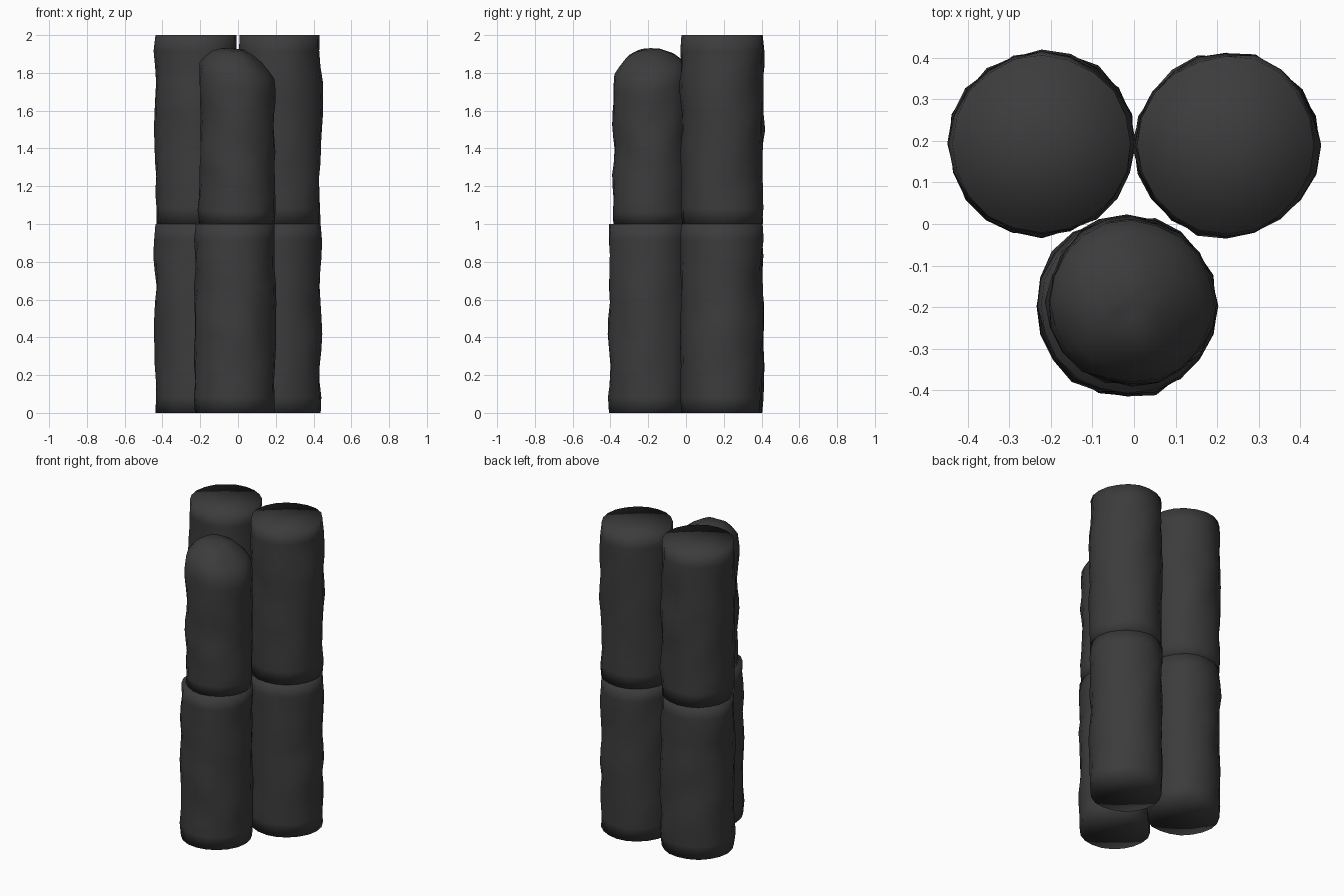
import bpy, bmesh, math
from mathutils import Vector, noise

if "Cube" in bpy.data.objects:
    bpy.data.objects.remove(bpy.data.objects["Cube"])

SIDES, RINGS = 20, 12

stone = bpy.data.materials.new("dark_stone")
stone.diffuse_color = (0.045, 0.045, 0.047, 1)
stone.use_nodes = True
stone.node_tree.nodes["Principled BSDF"].inputs["Base Color"].default_value = stone.diffuse_color


def crown(x, y):
    """Height of the broken top, from its centre: x right, y back."""
    s = min(1, math.hypot(x, y) / 0.197)
    a = math.atan2(y, x)
    rim = 1.81 - 0.045 * math.cos(a) + 0.02 * math.sin(a)
    peak = 1.925 - 0.18 * x
    lump = 0.012 * noise.noise(Vector((x * 14, y * 14, 3)))
    return rim + (peak - rim) * (1 - s ** 2.6) + lump * (1 - s)


def drum(name, cx, cy, radius, z0, z1, seed, broken=False):
    """Lumpy closed cylinder; slightly narrowed at the two ends."""
    bm = bmesh.new()

    def ring(z_of, scale, bump):
        out = []
        for i in range(SIDES):
            a = math.tau * i / SIDES
            c, s = math.cos(a), math.sin(a)
            x, y = c * radius * scale, s * radius * scale
            z = z_of(x, y)
            p = Vector((c * 1.4, s * 1.4, z * 5.5 + c * 1.2)) + Vector((seed * 7.3, seed * 3.1, 0))
            r = 1 + bump * noise.noise(p) + bump * 0.5 * noise.noise(p * 2.3)
            out.append(bm.verts.new((cx + x * r, cy + y * r, z)))
        return out

    rings = []
    for k in range(RINGS + 1):
        t = k / RINGS
        end = k in (0, RINGS)
        top = (lambda x, y: crown(x, y)) if broken else (lambda x, y: z1)
        rings.append(ring(lambda x, y: z0 + (top(x, y) - z0) * t,
                          0.985 if end else 1.0, 0.03 if end else 0.07))
    # Uneven inner rings of the broken top
    if broken:
        for s in (0.85, 0.65, 0.4, 0.2):
            rings.append(ring(crown, s, 0.05))
    for lo, hi in zip(rings, rings[1:]):
        for i in range(SIDES):
            j = (i + 1) % SIDES
            bm.faces.new((lo[i], lo[j], hi[j], hi[i]))
    # End caps
    for loop, z in ((rings[0], z0), (rings[-1], crown(0, 0) if broken else z1)):
        mid = bm.verts.new((cx, cy, z))
        for i in range(SIDES):
            bm.faces.new((loop[i], loop[(i + 1) % SIDES], mid))
    bmesh.ops.recalc_face_normals(bm, faces=bm.faces)
    for f in bm.faces:
        f.smooth = True
    me = bpy.data.meshes.new(name)
    bm.to_mesh(me)
    bm.free()
    me.materials.append(stone)
    bpy.context.collection.objects.link(bpy.data.objects.new(name, me))


# Two full back columns, each of two stacked drums
for n, (side, cx, cy) in enumerate((("left", -0.222, 0.193), ("right", 0.222, 0.19))):
    for level, part in enumerate(("lower", "upper")):
        drum(f"back_{side}_{part}_drum", cx, cy, 0.217, level, level + 1, 1 + 2 * n + level)

# Front column with a thinner, broken upper drum
drum("front_lower_drum", -0.017, -0.197, 0.213, 0, 1, 6)
drum("front_upper_drum", -0.005, -0.187, 0.199, 1, 1.8, 7, broken=True)
